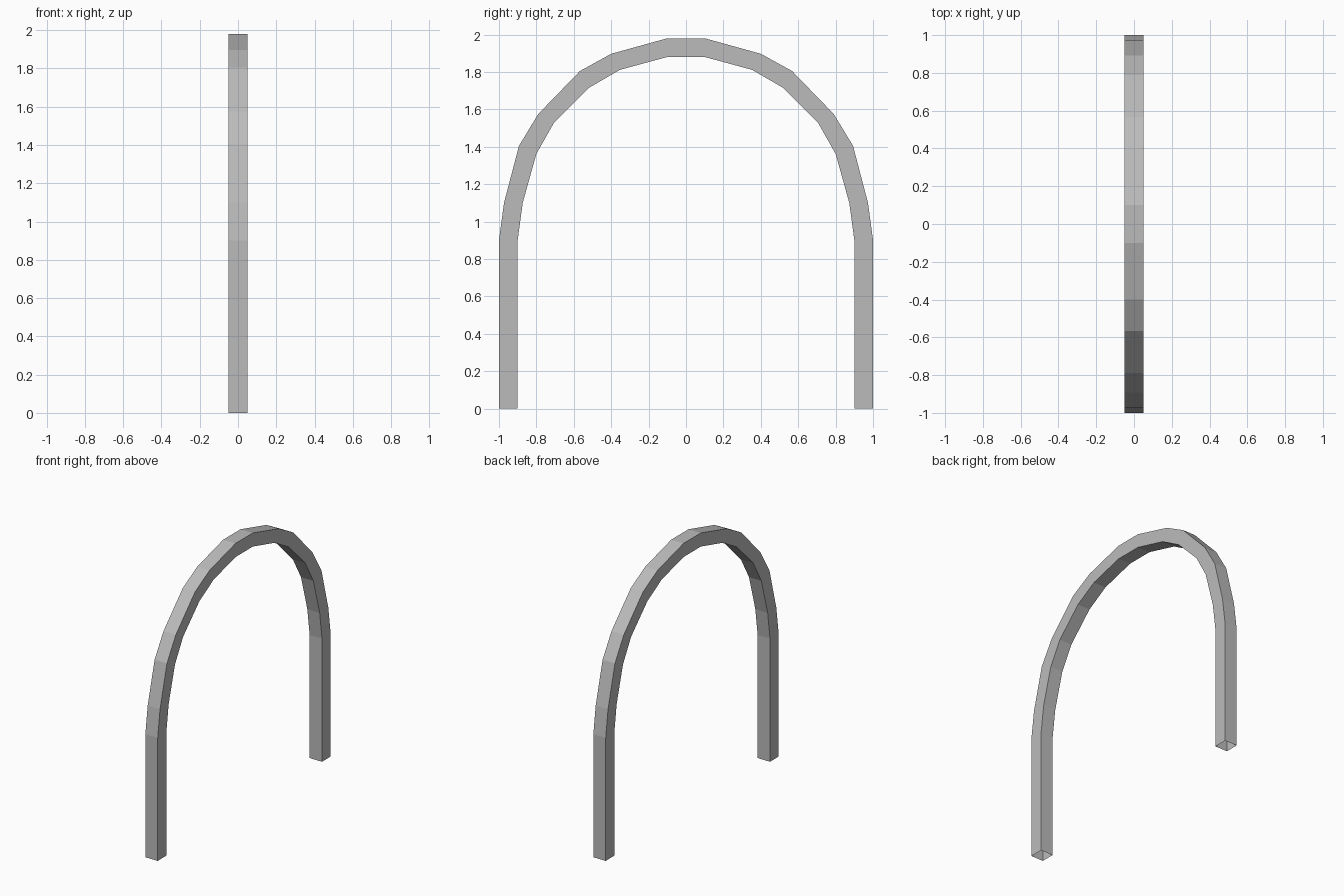
import bpy
import bmesh

if "Cube" in bpy.data.objects:
    bpy.data.objects.remove(bpy.data.objects["Cube"])

# Half profile of the arch: (outer y, outer z, inner y, inner z), foot to crown
HALF = [
    (1.00, 0.00, 0.90, 0.00),
    (1.00, 0.90, 0.90, 0.90),
    (0.973, 1.10, 0.873, 1.10),
    (0.893, 1.405, 0.80, 1.362),
    (0.79, 1.575, 0.706, 1.528),
    (0.567, 1.805, 0.519, 1.715),
    (0.40, 1.897, 0.354, 1.811),
    (0.10, 1.98, 0.10, 1.88),
]
HALF_WIDTH = 0.05

grey = bpy.data.materials.new("plain grey")
grey.diffuse_color = (0.5, 0.5, 0.5, 1.0)
grey.use_nodes = True
grey.node_tree.nodes["Principled BSDF"].inputs["Base Color"].default_value = grey.diffuse_color

# Mirror the half profile to run from one foot over to the other
path = HALF + [(-oy, oz, -iy, iz) for oy, oz, iy, iz in reversed(HALF)]

# Square tube swept along the arch, open at both feet
bm = bmesh.new()
rings = []
for oy, oz, iy, iz in path:
    w = HALF_WIDTH
    rings.append([bm.verts.new(p) for p in
                  ((-w, oy, oz), (w, oy, oz), (w, iy, iz), (-w, iy, iz))])
for a, b in zip(rings, rings[1:]):
    for i in range(4):
        j = (i + 1) % 4
        bm.faces.new((a[i], a[j], b[j], b[i]))

# Make sure the faces point outward (first face is the outer side of a leg)
bm.normal_update()
bm.faces.ensure_lookup_table()
if bm.faces[0].normal.y < 0:
    bmesh.ops.reverse_faces(bm, faces=bm.faces[:])

mesh = bpy.data.meshes.new("arch_tube")
bm.to_mesh(mesh)
bm.free()
mesh.materials.append(grey)
arch = bpy.data.objects.new("arch_tube", mesh)
bpy.context.collection.objects.link(arch)
